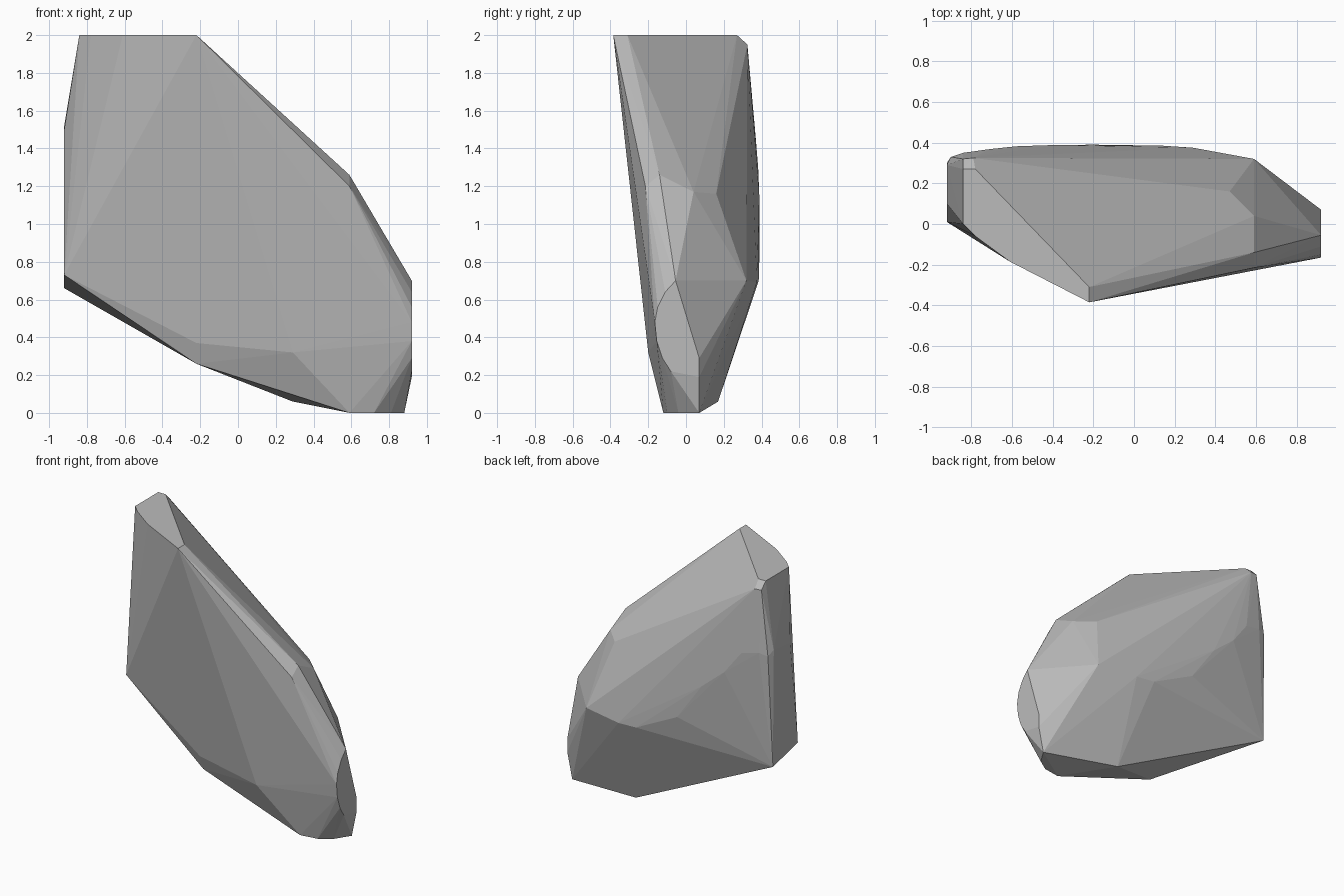
import bpy, bmesh

if "Cube" in bpy.data.objects:
    bpy.data.objects.remove(bpy.data.objects["Cube"])

# Corner points of the rock, grouped by region
top_face = [(-.84, 0, 2), (-.84, .27, 2), (-.78, .27, 2), (-.22, -.31, 2),
            (-.22, -.385, 2), (-.61, -.185, 2), (-.78, -.06, 2)]
left_side = [(-.92, .01, .73), (-.92, .30, .66), (-.92, .29, 1.52), (-.92, .10, 1.50),
             (-.90, .33, 1.48), (-.84, .32, 1.95), (-.79, .325, 1.95)]
back_ridge = [(-.84, .35, 1.50), (-.71, .368, 1.47), (-.58, .382, 1.30), (-.40, .388, 1.15),
              (-.20, .39, .87), (.14, .385, .70), (.29, .375, .69), (.59, .32, .70)]
shoulder = [(.47, .16, 1.16), (.59, .04, 1.17), (.59, -.14, 1.26), (.59, -.215, 1.20)]
right_end = [(.92, y, z) for y, z in [(-.055, .70), (-.11, .64), (-.15, .56), (-.165, .48),
             (-.155, .38), (-.125, .29), (-.08, .22), (.07, .19), (.07, .29)]]
bottom = [(.29, -.20, .32), (-.22, -.13, .37), (-.22, -.09, .26), (.29, .17, .06),
          (.59, -.12, 0), (.72, -.10, 0), (.81, -.04, 0), (.88, .07, 0)]

# Rock body: hull wrapped around the corners
bm = bmesh.new()
for p in top_face + left_side + back_ridge + shoulder + right_end + bottom:
    bm.verts.new(p)
hull = bmesh.ops.convex_hull(bm, input=bm.verts)
loose = [v for v in bm.verts if not v.link_faces]
bmesh.ops.delete(bm, geom=loose, context='VERTS')
bmesh.ops.dissolve_limit(bm, angle_limit=.01, verts=bm.verts, edges=bm.edges)
bmesh.ops.recalc_face_normals(bm, faces=bm.faces)
mesh = bpy.data.meshes.new("rock")
bm.to_mesh(mesh)
bm.free()

# Stone colour
grey = bpy.data.materials.new("stone grey")
grey.diffuse_color = (.5, .5, .5, 1)
grey.use_nodes = True
grey.node_tree.nodes["Principled BSDF"].inputs["Base Color"].default_value = grey.diffuse_color
mesh.materials.append(grey)
rock = bpy.data.objects.new("rock", mesh)
bpy.context.collection.objects.link(rock)
